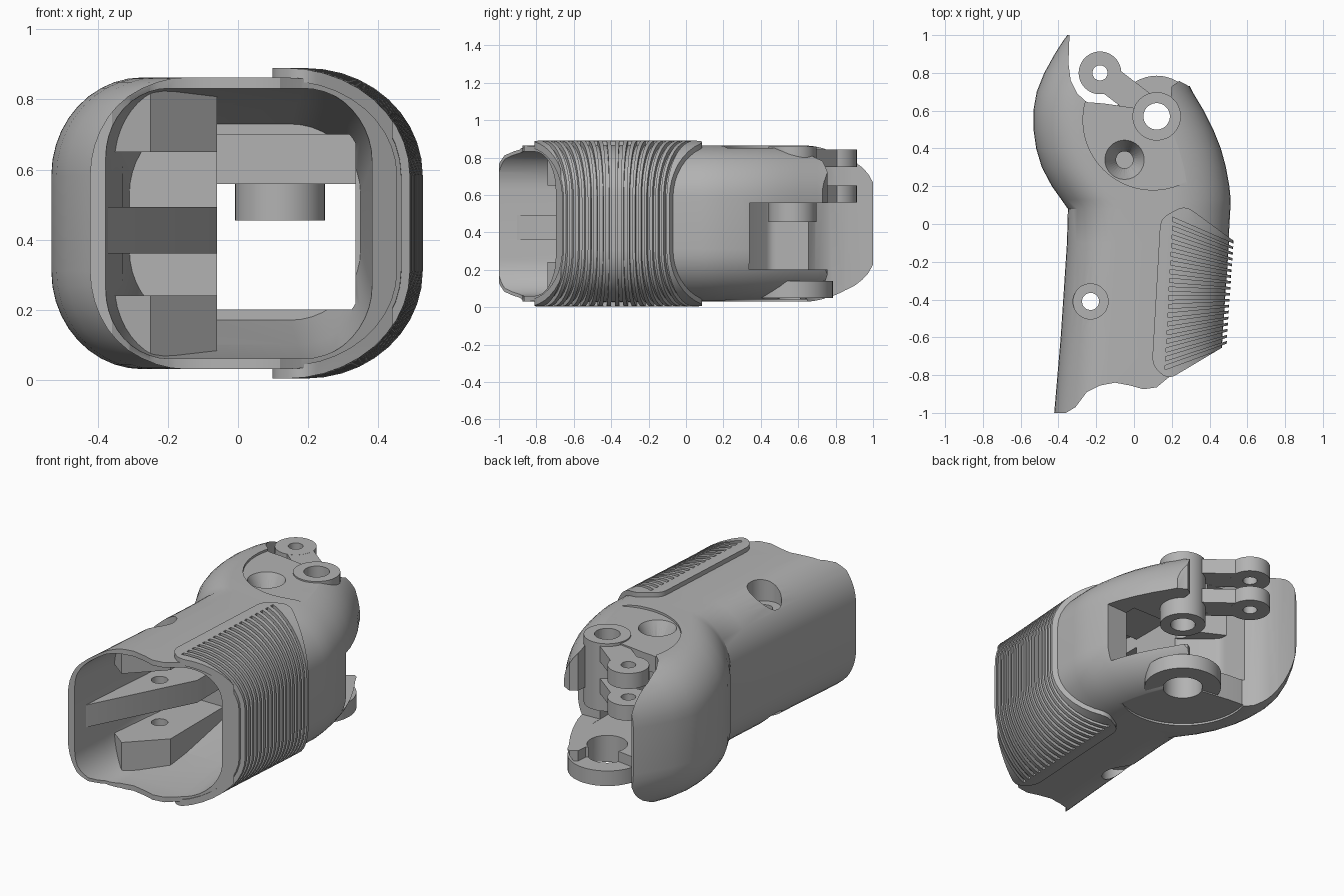
import bpy, bmesh, math
from mathutils import Vector

old = bpy.data.objects.get("Cube")
if old:
    bpy.data.objects.remove(old)

grey = bpy.data.materials.new("plain_grey")
grey.use_nodes = True
grey.diffuse_color = (0.45, 0.45, 0.45, 1)
grey.node_tree.nodes["Principled BSDF"].inputs["Base Color"].default_value = (0.45, 0.45, 0.45, 1)


def make(name, bm):
    bmesh.ops.recalc_face_normals(bm, faces=bm.faces)
    mesh = bpy.data.meshes.new(name)
    bm.to_mesh(mesh)
    bm.free()
    mesh.materials.append(grey)
    ob = bpy.data.objects.new(name, mesh)
    bpy.context.collection.objects.link(ob)
    return ob


def add_prism(bm, pts, z0, z1, r=0):
    """Extrude a plan outline, with optional rounded corners."""
    if r:
        soft = []
        for i, p in enumerate(pts):
            p = Vector(p)
            a = (Vector(pts[i - 1]) - p)
            b = (Vector(pts[(i + 1) % len(pts)]) - p)
            a, b = (v.normalized() * min(r, v.length * 0.45) for v in (a, b))
            for k in range(6):
                t = k / 5
                soft.append(p + a * (1 - t) ** 2 + b * t ** 2)
        pts = soft
    face = bm.faces.new([bm.verts.new((p[0], p[1], z0)) for p in pts])
    out = bmesh.ops.extrude_face_region(bm, geom=[face])["geom"]
    for v in out:
        if isinstance(v, bmesh.types.BMVert):
            v.co.z = z1


def prism(name, *items):
    bm = bmesh.new()
    for item in items:
        add_prism(bm, *item)
    return make(name, bm)


def circle(c, r, n=48):
    return [(c[0] + r * math.cos(math.tau * k / n), c[1] + r * math.sin(math.tau * k / n)) for k in range(n)]


def loft(name, stations, rl, rr, rz, off=0, n=10):
    """Skin rounded sections (y, left, right, bottom, top) along y."""
    bm = bmesh.new()
    rings = []
    for y, xl, xr, zb, zt in stations:
        ring = []
        for q, (x, z, rx) in enumerate([(xr - rr, zt - rz, rr), (xl + rl, zt - rz, rl),
                                        (xl + rl, zb + rz, rl), (xr - rr, zb + rz, rr)]):
            for k in range(n + 1):
                a = math.pi / 2 * (q + k / n)
                ring.append(bm.verts.new((x + (rx + off) * math.cos(a), y, z + (rz + off) * math.sin(a))))
        rings.append(ring)
    for a, b in zip(rings, rings[1:]):
        for i in range(len(a)):
            j = (i + 1) % len(a)
            bm.faces.new((a[i], a[j], b[j], b[i]))
    bm.faces.new(rings[0])
    bm.faces.new(rings[-1])
    return make(name, bm)


def combine(ob, tool, op):
    mod = ob.modifiers.new(op, "BOOLEAN")
    mod.operation, mod.object, mod.solver = op, tool, "EXACT"
    bpy.context.view_layer.objects.active = ob
    bpy.ops.object.modifier_apply(modifier=mod.name)
    bpy.data.objects.remove(tool)


# Outer skin: left and right edges along the length
EDGES = [(-1.03, -.425, .45), (-.6, -.388, .465), (-.1, -.355, .5), (.08, -.35, .51), (.13, -.385, .512),
         (.2, -.435, .505), (.3, -.488, .487), (.4, -.518, .46), (.5, -.532, .42), (.6, -.533, .37),
         (.7, -.515, .31), (.8, -.475, .26), (.9, -.42, .26), (.97, -.375, .26), (1, -.353, .26)]


def skin(name, off=0):
    return loft(name, [(y, a, b, .03, .863) for y, a, b in EDGES], .26, .32, .28, off)


# Body trimmed to its plan outline
body = skin("grip_body")
plan = [(-.6, -1), (-.36, -1), (-.31, -.97), (-.25, -.89), (-.18, -.855), (-.1, -.84), (-.02, -.855),
        (.05, -.875), (.12, -.865), (.18, -.815), (.7, -.51), (.7, .73), (.29, .73), (.24, .757), (.2, .73),
        (.195, .67), (.1, .6), (-.16, .638), (-.25, .645), (-.3, .69), (-.335, .76), (-.347, .85),
        (-.338, 1.1), (-.6, 1.1)]
combine(body, prism("trim", (plan, -.2, 1.2)), "INTERSECT")

# Hollow handle narrowing to a square passage and an open head
bore = [(-1.1, -.385, .38, .06, .832), (-.75, -.36, .385, .06, .832), (-.4, -.33, .37, .1, .79),
        (-.05, -.31, .35, .17, .73)]
combine(body, loft("bore", bore, .17, .2, .2), "DIFFERENCE")
combine(body, prism("passage", ([(-.06, -.3), (.335, -.3), (.335, .4), (-.06, .4)], .2, .7)), "DIFFERENCE")
mouth = [(-.06, .28), (-.26, .45), (-.262, 1.2), (.7, 1.2), (.7, .35), (.3, .33)]
combine(body, prism("mouth", (mouth, .201, .558, .03)), "DIFFERENCE")
combine(body, prism("lug_gap", ([(-.261, .5), (-.1, .42), (-.02, .5), (-.02, 1.2), (-.261, 1.2)], .3, .75)), "DIFFERENCE")

# Shallow round land on the top and bottom of the head
land = circle((.1, .55), .37, 64)
combine(body, prism("lands", (land, .85, 1), (land, -.1, .042)), "DIFFERENCE")

# Screw bosses and the middle shelf inside the handle
boss = [(-.5, -.55), (-.25, -.74), (-.06, -.55), (-.06, 0), (-.5, 0)]
shelf = [(-.5, -.95), (-.38, -.92), (-.06, -.3), (-.06, 0), (-.5, 0)]
ribs = prism("inner_ribs", (boss, .65, .95), (boss, -.05, .24), (shelf, .36, .493))
combine(ribs, skin("rib_limit", -.015), "INTERSECT")

# Head hinge: pivot post, two arms and the lower ring
PIVOT, PIN, SCREW, SINK = (.12, .57), (-.18, .8), (-.23, -.41), (-.05, .34)
post = prism("pivot_post", (circle(PIVOT, .128), .455, .858))
ring = prism("lower_ring", (circle(PIVOT, .215), .05, .14))


def arm(name, z0, z1):
    ob = prism(name, (circle(PIN, .113), z0, z1))
    d = (Vector(PIVOT) - Vector(PIN)).normalized()
    s = Vector((-d.y, d.x)) * .075
    a, b = Vector(PIN), Vector(PIVOT) - d * .07
    combine(ob, prism("link", ([a - s, b - s, b + s, a + s], z0 + .0005, z1 - .0005)), "UNION")
    combine(ob, prism("pin_hole", (circle(PIN, .04), 0, 1)), "DIFFERENCE")
    return ob


arms = [arm("upper_hinge_arm", .75, .842), arm("lower_hinge_arm", .56, .65)]

# Drilled holes
for ob in (body, ribs):
    wide, thin = circle(SCREW, .093), circle(SCREW, .045)
    combine(ob, prism("counterbores", (wide, .73, 1), (wide, -.1, .13)), "DIFFERENCE")
    combine(ob, prism("screw_hole", (thin, -.2, 1.1)), "DIFFERENCE")
for ob in [body, post] + arms:
    combine(ob, prism("pivot_hole", (circle(PIVOT, .07), .3, 1)), "DIFFERENCE")
for ob in (body, ring):
    combine(ob, prism("ring_hole", (circle(PIVOT, .11), -.1, .3)), "DIFFERENCE")
cone = bmesh.new()
bmesh.ops.create_cone(cone, cap_ends=True, segments=40, radius1=.045, radius2=.105, depth=.12)
bmesh.ops.translate(cone, verts=cone.verts, vec=(*SINK, .792))
combine(body, make("countersink", cone), "DIFFERENCE")
combine(body, prism("sink_hole", (circle(SINK, .045, 32), .5, .9)), "DIFFERENCE")

# Ribbed grip pad wrapped around the rear
pad = skin("grip_pad", .027)
outline = [(.14, .03), (.27, .1), (.7, -.215), (.7, -.515), (.18, -.825), (.095, -.75)]
combine(pad, prism("pad_outline", (outline, -.2, 1.2, .05)), "INTERSECT")
COUNT = 18
strips = []
for i in range(COUNT):
    t = i / (COUNT - 1)
    x, y0, y1 = .205 - .04 * t, .025 - .785 * t, -.135 - .475 * t
    strips.append(([(x, y0 - .011), (.58, y1 - .008), (.58, y1 + .008), (x, y0 + .011)], -.2, 1.2))
grooves = prism("grooves", *strips)
combine(grooves, skin("groove_floor", .003), "DIFFERENCE")
combine(pad, grooves, "DIFFERENCE")
combine(pad, skin("pad_inside", -.01), "DIFFERENCE")

# Smooth shading with crisp edges
for ob in [body, ribs, post, ring, pad] + arms:
    bpy.ops.object.select_all(action="DESELECT")
    ob.select_set(True)
    bpy.context.view_layer.objects.active = ob
    bpy.ops.object.shade_smooth_by_angle(angle=math.radians(30))
